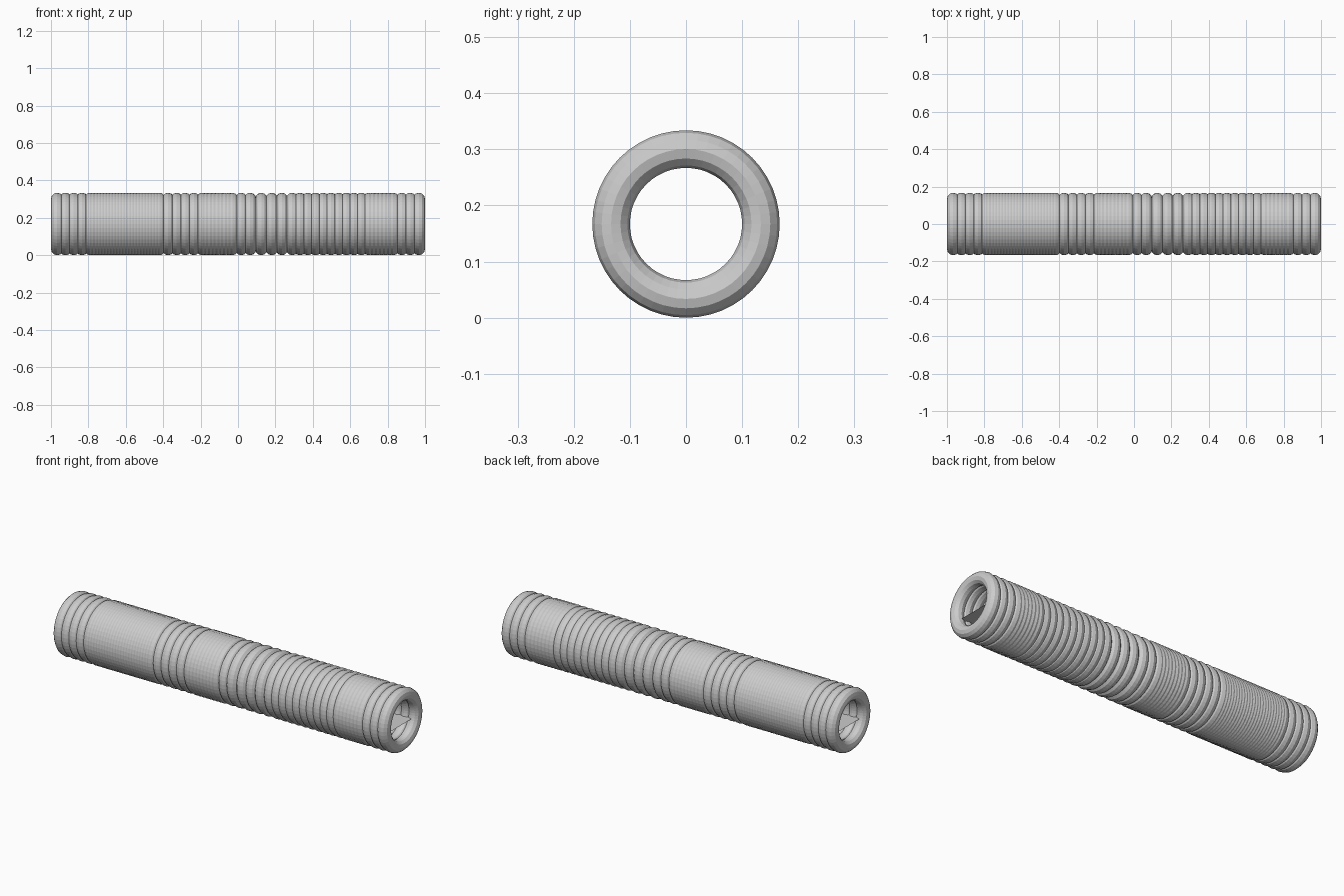
import bpy, math

if "Cube" in bpy.data.objects:
    bpy.data.objects.remove(bpy.data.objects["Cube"])

R_OUT, R_IN = 0.167, 0.1
MINOR = (R_OUT - R_IN) / 2
MAJOR = (R_OUT + R_IN) / 2

# ring centres along x: (end of run, ring spacing)
runs = [(-0.79, 0.044), (-0.42, 0.016), (-0.19, 0.042), (-0.03, 0.02),
        (0.065, 0.046), (0.125, 0.06), (0.29, 0.055), (0.58, 0.044),
        (0.70, 0.038), (0.83, 0.02), (1 - MINOR, 0.046)]
start = -1 + MINOR
centres = [start]
for end, gap in runs:
    n = max(1, round((end - start) / gap))
    centres += [start + (end - start) * (i + 1) / n for i in range(n)]
    start = end

# stacked rings, sharing one faceted torus mesh
bpy.ops.mesh.primitive_torus_add(major_radius=MAJOR, minor_radius=MINOR,
                                 major_segments=48, minor_segments=12)
first = bpy.context.object
first.name = "ring"
for i, x in enumerate(centres):
    ob = first
    if i:
        ob = bpy.data.objects.new("ring", first.data)
        bpy.context.collection.objects.link(ob)
    ob.rotation_euler = (0, math.pi / 2, 0)
    ob.location = (x, 0, R_OUT)

# thin flat strip running through the bore
bpy.ops.mesh.primitive_plane_add(size=1, location=(0, 0, 0.137))
strip = bpy.context.object
strip.name = "inner_strip"
strip.scale = (1.94, 0.21, 1)
